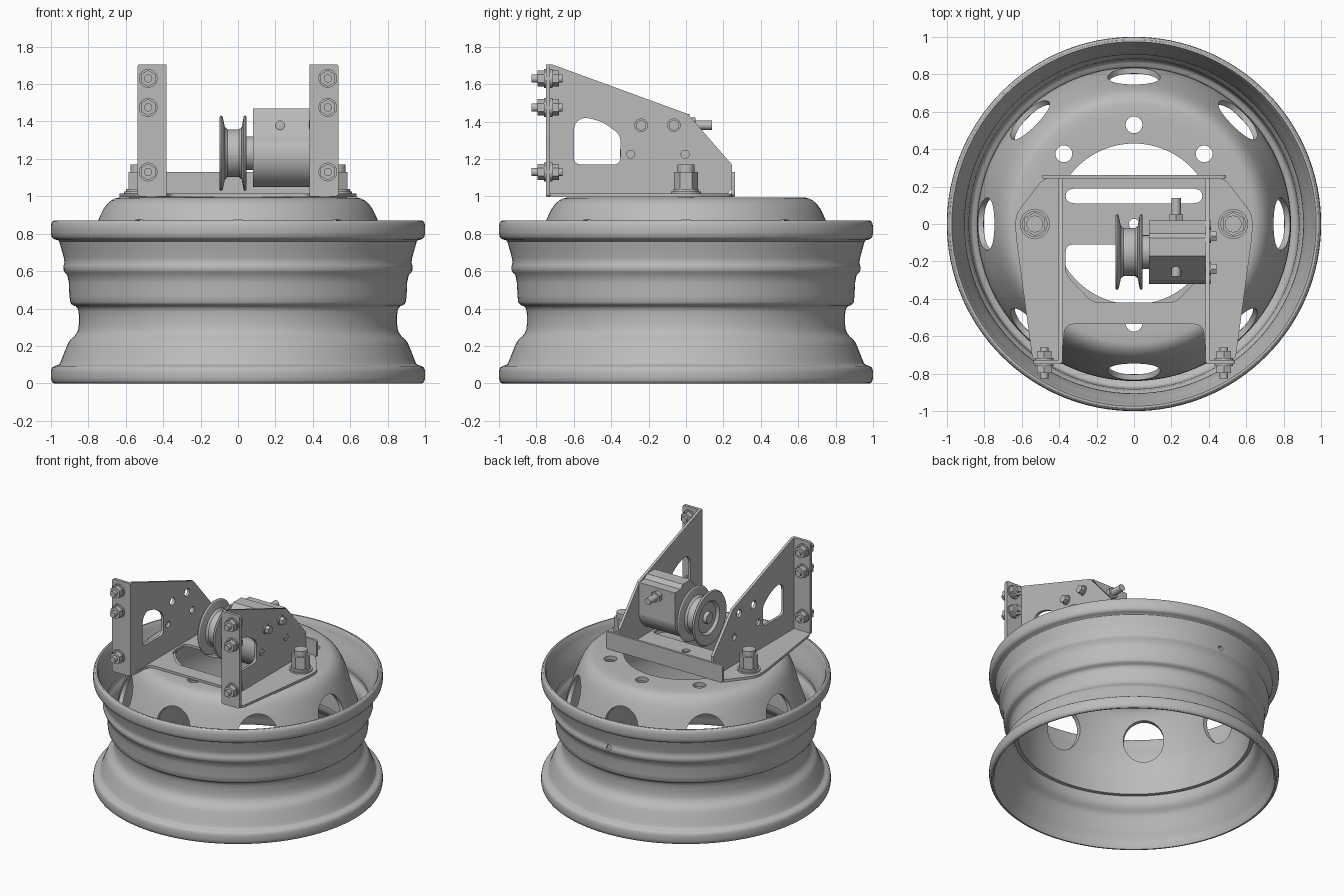
import bpy, bmesh
from math import pi, sin, cos, radians
from mathutils import Vector, Matrix

cube = bpy.data.objects.get("Cube")
if cube:
    bpy.data.objects.remove(cube)

steel = bpy.data.materials.new("grey steel")
steel.use_nodes = True
GREY = (0.5, 0.5, 0.5, 1)
steel.diffuse_color = GREY
steel.node_tree.nodes["Principled BSDF"].inputs["Base Color"].default_value = GREY
made = []


def add(name, mesh):
    ob = bpy.data.objects.new(name, mesh)
    bpy.context.collection.objects.link(ob)
    mesh.materials.clear()
    mesh.materials.append(steel)
    made.append(ob)
    return ob


def finish(name, bm):
    bmesh.ops.recalc_face_normals(bm, faces=bm.faces)
    mesh = bpy.data.meshes.new(name)
    bm.to_mesh(mesh)
    bm.free()
    return add(name, mesh)


def soften(pts, closed=True):
    """Corner cutting, for rounded profiles."""
    out = []
    pairs = zip(pts, pts[1:] + pts[:1]) if closed else zip(pts, pts[1:])
    for a, b in pairs:
        a, b = Vector(a), Vector(b)
        out += [a.lerp(b, 0.25), a.lerp(b, 0.75)]
    return out if closed else [Vector(pts[0])] + out + [Vector(pts[-1])]


def shell(path, t):
    """Close an open path into a wall of thickness t."""
    inner = []
    for i, p in enumerate(path):
        d = (path[min(i + 1, len(path) - 1)] - path[max(i - 1, 0)]).normalized()
        inner.append(p + Vector((d.y, -d.x)) * t)
    return path + inner[::-1]


def lathe(name, loop, n=96, place=Matrix()):
    """Turn a closed (radius, height) loop about the z axis."""
    bm = bmesh.new()
    rings = [[bm.verts.new((r * cos(2 * pi * k / n), r * sin(2 * pi * k / n), z))
              for r, z in loop] for k in range(n)]
    m = len(loop)
    for k in range(n):
        a, b = rings[k], rings[(k + 1) % n]
        for i in range(m):
            j = (i + 1) % m
            bm.faces.new((a[i], b[i], b[j], a[j]))
    bmesh.ops.remove_doubles(bm, verts=bm.verts, dist=1e-5)
    bm.transform(place)
    return finish(name, bm)


def rods(name, items):
    """One object of cylinders: (start, end, radius, sides)."""
    bm = bmesh.new()
    for p, q, r, n in items:
        p, q = Vector(p), Vector(q)
        rot = (q - p).to_track_quat('Z', 'Y').to_matrix().to_4x4()
        bmesh.ops.create_cone(bm, cap_ends=True, segments=n, radius1=r, radius2=r,
                              depth=(q - p).length,
                              matrix=Matrix.Translation((p + q) / 2) @ rot)
    return finish(name, bm)


def cut(ob, items):
    cutter = rods("cutter", items)
    mod = ob.modifiers.new("holes", 'BOOLEAN')
    mod.operation, mod.solver, mod.object = 'DIFFERENCE', 'EXACT', cutter
    deps = bpy.context.evaluated_depsgraph_get()
    mesh = bpy.data.meshes.new_from_object(ob.evaluated_get(deps))
    ob.modifiers.clear()
    ob.data = mesh
    made.remove(cutter)
    bpy.data.objects.remove(cutter)


def rounded(pts, r, steps=5):
    out = []
    for i, p in enumerate(pts):
        p, a, b = Vector(p), Vector(pts[i - 1]), Vector(pts[(i + 1) % len(pts)])
        s = p + (a - p).normalized() * min(r, (a - p).length / 2.1)
        e = p + (b - p).normalized() * min(r, (b - p).length / 2.1)
        for k in range(steps + 1):
            t = k / steps
            out.append(s * (1 - t) ** 2 + p * 2 * t * (1 - t) + e * t * t)
    return out


def circle(u, v, r, n=20):
    return [(u + r * cos(2 * pi * k / n), v + r * sin(2 * pi * k / n)) for k in range(n)]


def mirrored(half):
    return list(half) + [(-x, y) for x, y in reversed(half)]


def plate(name, loops, thick, axes, at):
    """Flat plate with holes: the first loop is the outline."""
    cu = bpy.data.curves.new(name, 'CURVE')
    cu.dimensions, cu.fill_mode, cu.extrude = '2D', 'BOTH', thick / 2
    for loop in loops:
        sp = cu.splines.new('POLY')
        sp.points.add(len(loop) - 1)
        for pt, (u, v) in zip(sp.points, loop):
            pt.co = (u, v, 0, 1)
        sp.use_cyclic_u = True
    tmp = bpy.data.objects.new(name + "_curve", cu)
    bpy.context.collection.objects.link(tmp)
    deps = bpy.context.evaluated_depsgraph_get()
    mesh = bpy.data.meshes.new_from_object(tmp.evaluated_get(deps))
    bpy.data.objects.remove(tmp)
    mesh.transform(Matrix.Translation(at) @ Matrix(axes).to_4x4())
    return add(name, mesh)


FLAT = ((1, 0, 0), (0, 1, 0), (0, 0, 1))
SIDE = ((0, 0, 1), (1, 0, 0), (0, 1, 0))
FRONT = ((1, 0, 0), (0, 0, -1), (0, 1, 0))

# Rim: beaded flanges, wall with a ridge and a drop centre
wall = [(.95, .74), (.925, .65), (.933, .63), (.933, .6), (.905, .57), (.9, .44),
        (.888, .42), (.86, .41), (.85, .38), (.85, .3), (.865, .26), (.9, .23),
        (.915, .2), (.95, .11)]
top_bead = [(.968, .87), (.99, .87), (1, .85), (1, .79), (.985, .77), (.957, .765)]
low_bead = [(.957, .1), (.99, .09), (1, .07), (1, .02), (.988, 0), (.968, 0)]
inner = [(.955, .06)] + [(r - .022, z) for r, z in reversed(wall)] + [(.955, .81)]
rim = lathe("rim", soften(top_bead + wall + low_bead + inner), 128)
cut(rim, [((0, .8, .63), (0, 1.1, .63), .02, 16)])

# Wheel disc: raised centre with stud holes and round hand holes
dome = [(.43, .995), (.63, .995), (.67, .985), (.71, .95), (.745, .88), (.785, .77),
        (.815, .68), (.835, .6), (.84, .52), (.835, .42), (.832, .34)]
disc = lathe("wheel_disc", shell(soften(dome, False), .03), 128)
holes = []
for k in range(8):
    c, s = cos(k * pi / 4), sin(k * pi / 4)
    holes.append(((.6 * c, .6 * s, .735), (.97 * c, .97 * s, .735), .14, 40))
    holes.append(((.53 * c, .53 * s, .92), (.53 * c, .53 * s, 1.1), .045, 24))
cut(disc, holes)

# Bracket base with two openings and a bridge
outline = rounded(mirrored([(.48, .25), (.635, .05), (.632, -.06), (.54, -.74),
                            (.385, -.74), (.37, -.535)]), .05)
back_gap = rounded(mirrored([(.365, .11), (.365, .19)]), .06)
front_gap = rounded(mirrored([(.365, -.11), (.365, -.27), (.22, -.42)]), .04)
plate("bracket_base", [outline, back_gap, front_gap, circle(0, 0, .028)],
      .018, FLAT, (0, 0, 1.005))
plate("back_lip", [rounded(mirrored([(.49, 1.0), (.49, 1.13)]), .02)],
      .018, FRONT, (0, .252, 0))

# Bracket side walls, front flanges and their bolts
cheek = [(-.74, 1.0), (-.74, 1.705), (-.715, 1.705), (.01, 1.44), (.245, 1.17),
         (.245, 1.04), (.21, 1.0)]
window = rounded([(-.6, 1.17), (-.6, 1.385), (-.55, 1.425), (-.45, 1.4), (-.35, 1.33),
                  (-.35, 1.17)], .04)
mounts = [(-.24, 1.38, .03), (-.065, 1.38, .03), (-.295, 1.225, .024), (-.005, 1.225, .024)]
for side, word in ((1, "left"), (-1, "right")):
    drill = [circle(*m) for m in mounts] if side < 0 else []
    plate(word + "_bracket_wall", [cheek, window] + drill, .02, SIDE, (side * .393, 0, 0))
    a, b = sorted((side * .384, side * .537))
    plate(word + "_front_flange", [rounded([(a, 1.0), (b, 1.0), (b, 1.705), (a, 1.705)], .015)],
          .022, FRONT, (0, -.737, 0))
    x = side * .48
    bolts = []
    for z in (1.63, 1.475, 1.13):
        for y0, y1, r, n in ((-.76, -.745, .05, 24), (-.795, -.758, .044, 6),
                             (-.73, -.715, .05, 24), (-.717, -.68, .044, 6),
                             (-.825, -.66, .022, 16)):
            bolts.append(((x, y0, z), (x, y1, z), r, n))
    rods(word + "_flange_bolts", bolts)
    # Wheel stud nut
    x = side * .53
    rods(word + "_stud_nut", [((x, 0, z0), (x, 0, z1), r, n) for z0, z1, r, n in (
        (1.0, 1.025, .08, 32), (1.025, 1.04, .068, 32), (1.04, 1.13, .064, 6),
        (1.13, 1.17, .045, 24), (.9, 1.0, .04, 24))])

# Motor: round body with a block housing, fixed to the left wall
rods("motor_body", [((.08, -.15, 1.22), (.385, -.15, 1.22), .17, 48)])
block = [(.02, 1.2), (.02, 1.44), (-.05, 1.44), (-.075, 1.47), (-.17, 1.47),
         (-.3, 1.32), (-.318, 1.2)]
plate("motor_housing", [block], .305, SIDE, (.2325, 0, 0))
rods("motor_pin", [((.225, -.28, 1.38), (.225, .14, 1.38), .025, 20),
                   ((.225, .01, 1.38), (.225, .05, 1.38), .042, 6)])
rods("motor_bolts", [((.38, y, z), (.442 if r > .025 else .412, y, z), r, 6 if r > .025 else 20)
                     for y, z, r in mounts]
     + [((.4, y, 1.38), (.412, y, 1.38), .036, 20) for y in (-.24, -.065)])

# Flanged pulley on the motor shaft
pulley = [(0, -.095), (.04, -.095), (.045, -.07), (.11, -.07), (.125, -.09), (.195, -.1),
          (.203, -.09), (.195, -.082), (.14, -.07), (.128, -.055), (.128, .005), (.14, .02),
          (.195, .03), (.203, .038), (.195, .046), (.09, .046), (.09, .09), (0, .09)]
lathe("pulley", pulley, 64, Matrix.Translation((0, -.15, 1.23)) @ Matrix.Rotation(pi / 2, 4, 'Y'))

# Smooth shading with sharp edges kept
for ob in bpy.context.selected_objects:
    ob.select_set(False)
for ob in made:
    ob.select_set(True)
bpy.context.view_layer.objects.active = made[0]
bpy.ops.object.shade_smooth_by_angle(angle=radians(32))
